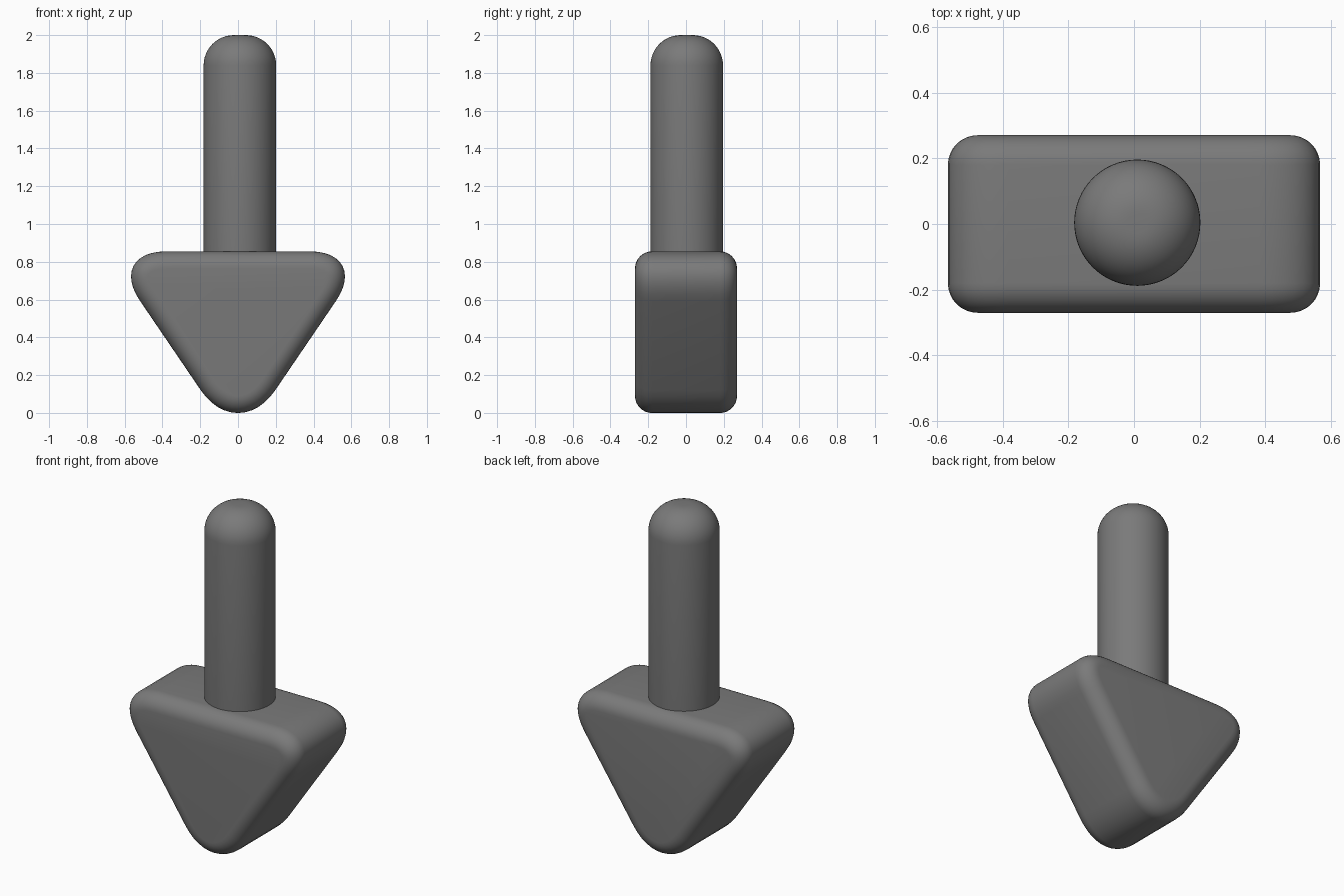
import bpy, bmesh
from math import sin, cos, pi, radians
from mathutils import Vector

if "Cube" in bpy.data.objects:
    bpy.data.objects.remove(bpy.data.objects["Cube"])

# Dark grey shared by both parts
dark = bpy.data.materials.new("dark_grey")
dark.diffuse_color = (0.195, 0.195, 0.195, 1)
dark.use_nodes = True
dark.node_tree.nodes["Principled BSDF"].inputs["Base Color"].default_value = dark.diffuse_color


def finish(bm, name, bevel, segments):
    """Make an object, round its sharp rim edges and shade it smooth."""
    bmesh.ops.recalc_face_normals(bm, faces=bm.faces)
    mesh = bpy.data.meshes.new(name)
    bm.to_mesh(mesh)
    bm.free()
    mesh.materials.append(dark)
    obj = bpy.data.objects.new(name, mesh)
    bpy.context.collection.objects.link(obj)
    mod = obj.modifiers.new("rounded_rim", 'BEVEL')
    mod.width = bevel
    mod.segments = segments
    mod.limit_method = 'ANGLE'
    mod.angle_limit = radians(50)
    mod.use_clamp_overlap = False
    bpy.ops.object.select_all(action='DESELECT')
    obj.select_set(True)
    bpy.context.view_layer.objects.active = obj
    bpy.ops.object.modifier_apply(modifier=mod.name)
    bpy.ops.object.shade_smooth_by_angle(angle=radians(35))
    return obj


def rounded_outline(corners, steps=12):
    """Polygon outline with each corner (x, z, rounding length) softened."""
    pts = [Vector(c[:2]) for c in corners]
    out = []
    for i, c in enumerate(pts):
        a = (pts[i - 1] - c).normalized() * corners[i][2]
        b = (pts[(i + 1) % len(pts)] - c).normalized() * corners[i][2]
        for k in range(steps + 1):
            t = pi / 2 * k / steps
            out.append(c + a * (1 - sin(t)) + b * (1 - cos(t)))
    return out


# Triangular head: rounded triangle extruded through y
half_depth = 0.27
outline = rounded_outline([(0, -0.17, 0.35), (0.697, 0.855, 0.315), (-0.697, 0.855, 0.315)])
bm = bmesh.new()
face = bm.faces.new([bm.verts.new((p.x, -half_depth, p.y)) for p in outline])
ext = bmesh.ops.extrude_face_region(bm, geom=[face], use_keep_orig=True)
verts = [g for g in ext["geom"] if isinstance(g, bmesh.types.BMVert)]
bmesh.ops.translate(bm, verts=verts, vec=(0, 2 * half_depth, 0))
finish(bm, "arrow_head", 0.09, 8)

# Round shaft with a domed top, sunk into the head
bottom, top = 0.65, 2.0
bm = bmesh.new()
bmesh.ops.create_cone(bm, cap_ends=True, segments=64, radius1=0.192, radius2=0.192,
                      depth=top - bottom)
bmesh.ops.translate(bm, verts=bm.verts, vec=(0.01, 0.004, (top + bottom) / 2))
finish(bm, "shaft", 0.16, 12)
